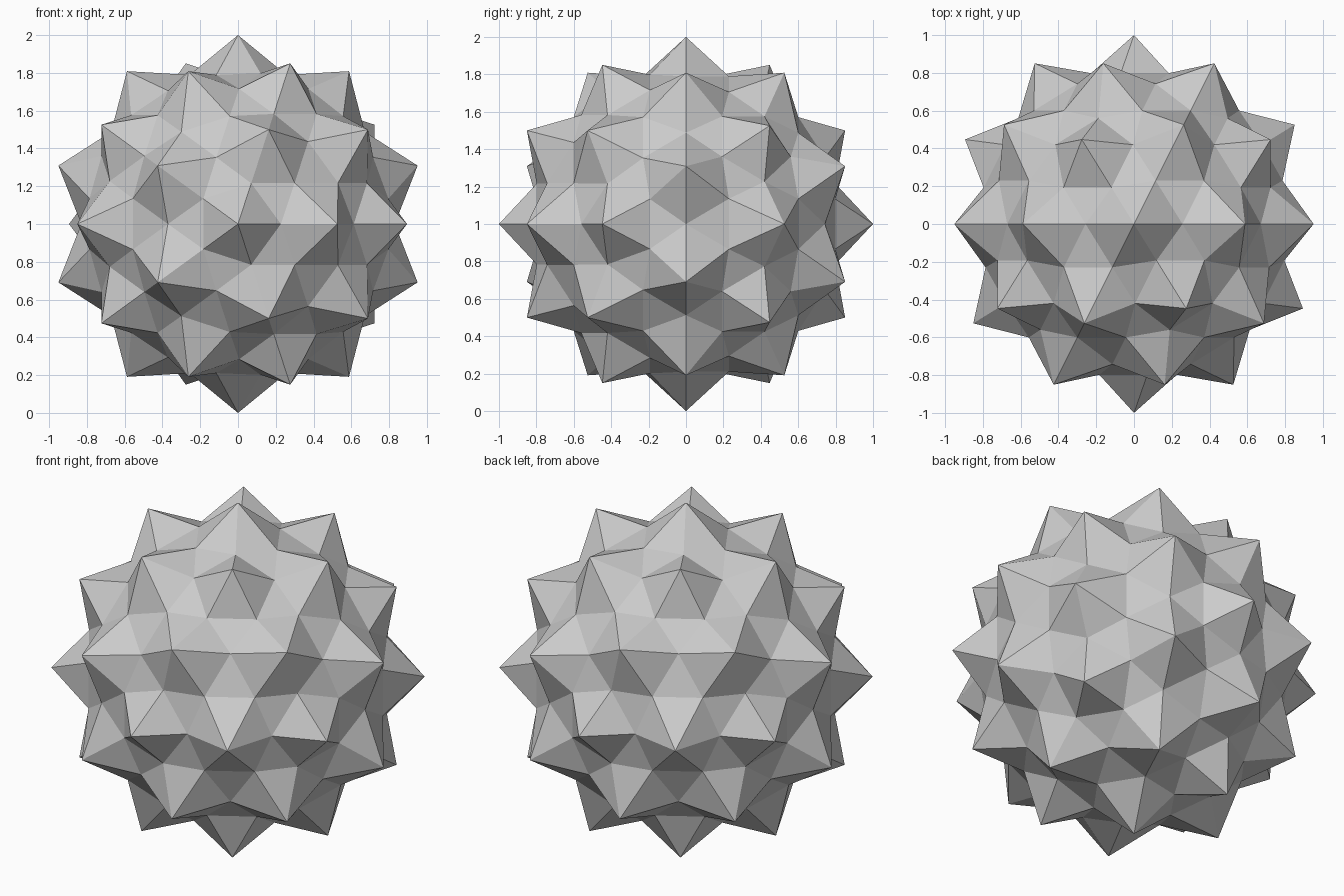
import bpy
import bmesh
from math import radians
from mathutils import Matrix

VALLEY_RADIUS = 0.83

cube = bpy.data.objects.get("Cube")
if cube:
    bpy.data.objects.remove(cube, do_unlink=True)

# Single matte grey
grey = bpy.data.materials.new("grey")
grey.use_nodes = True
colour = (0.6, 0.6, 0.6, 1)
grey.diffuse_color = colour
grey.node_tree.nodes["Principled BSDF"].inputs["Base Color"].default_value = colour

# Geodesic ball whose 42 corners become the spike tips
bm = bmesh.new()
bmesh.ops.create_icosphere(bm, subdivisions=2, radius=1)
for tip in bm.verts:
    tip.co.normalize()

# Split every edge; the midpoints lie inside the unit sphere and sink into valleys
bmesh.ops.subdivide_edges(bm, edges=bm.edges[:], cuts=1, use_grid_fill=True)
for vert in bm.verts:
    if vert.co.length < 0.98:
        vert.co = vert.co.normalized() * VALLEY_RADIUS

# Turn the five-fold axis to the front and stand the ball on the ground
turn = Matrix.Translation((0, 0, 1)) @ Matrix.Rotation(radians(90), 4, "X")
bmesh.ops.transform(bm, matrix=turn, verts=bm.verts)
bmesh.ops.recalc_face_normals(bm, faces=bm.faces)

mesh = bpy.data.meshes.new("spiked_ball")
bm.to_mesh(mesh)
bm.free()
mesh.materials.append(grey)
ball = bpy.data.objects.new("spiked_ball", mesh)
bpy.context.collection.objects.link(ball)
